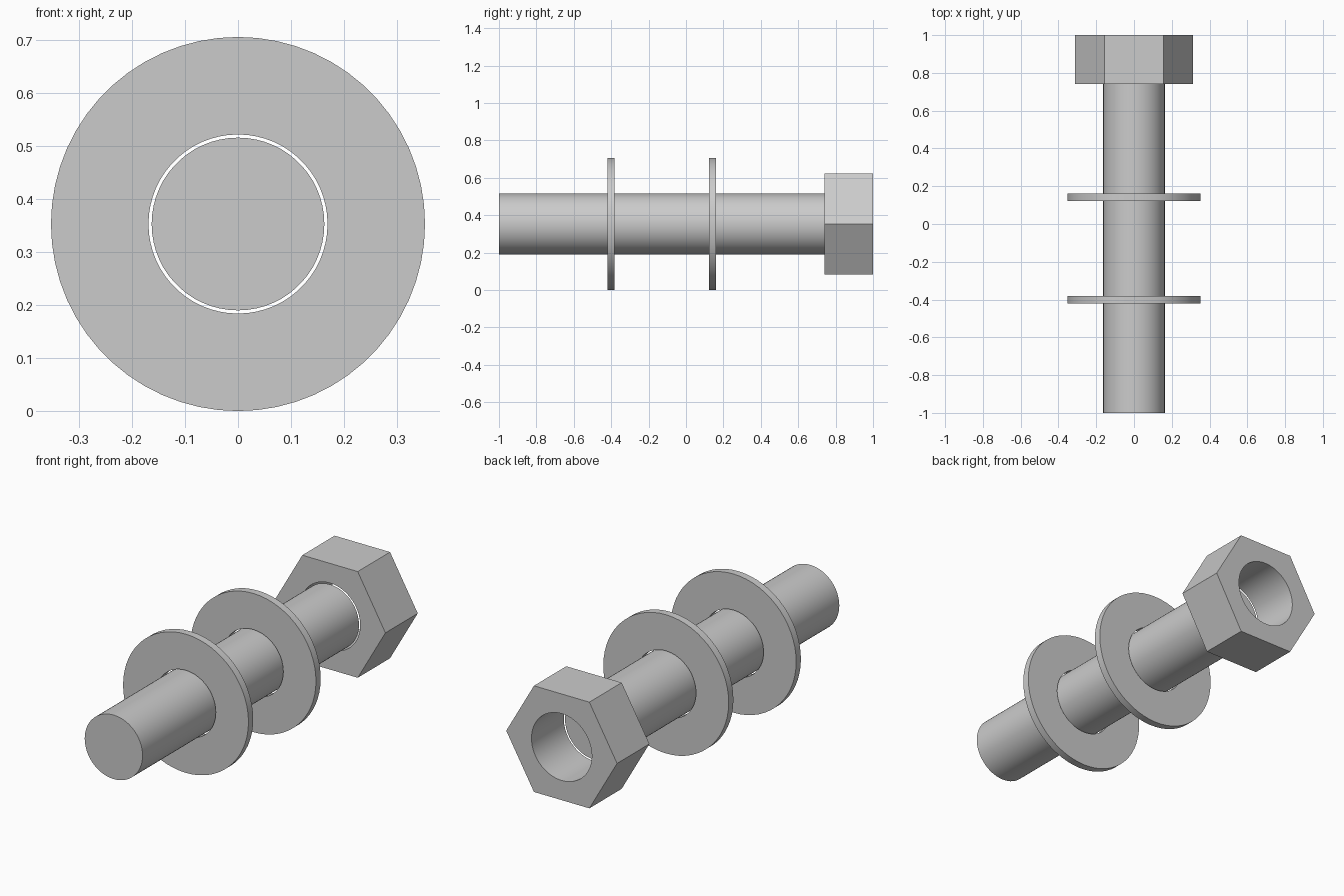
import bpy, bmesh, math

if "Cube" in bpy.data.objects:
    bpy.data.objects.remove(bpy.data.objects["Cube"])

SEG = 60
AXIS_Z = 0.353

steel = bpy.data.materials.new("steel_grey")
steel.diffuse_color = (0.6, 0.6, 0.6, 1)
steel.use_nodes = True
steel.node_tree.nodes["Principled BSDF"].inputs["Base Color"].default_value = steel.diffuse_color


def hexagon(radius):
    """Radius of a hexagon outline at angle a, with corners on the x axis."""
    apothem = radius * math.cos(math.pi / 6)
    return lambda a: apothem / math.cos(a % (math.pi / 3) - math.pi / 6)


def circle(radius):
    return lambda a: radius


def part(name, y0, y1, outer, inner=None):
    """Extrude an outline along y, either solid or with a hole."""
    bm = bmesh.new()

    def loop(outline, y):
        angles = [2 * math.pi * (i + 0.0) / SEG for i in range(SEG)]
        return [bm.verts.new((outline(a) * math.cos(a), y,
                              AXIS_Z + outline(a) * math.sin(a))) for a in angles]

    def bridge(a, b):
        for i in range(SEG):
            j = (i + 1) % SEG
            bm.faces.new((a[i], a[j], b[j], b[i]))

    front, back = loop(outer, y0), loop(outer, y1)
    bridge(front, back)
    if inner:
        hole_front, hole_back = loop(inner, y0), loop(inner, y1)
        bridge(back, hole_back)
        bridge(hole_back, hole_front)
        bridge(hole_front, front)
    else:
        bm.faces.new(front)
        bm.faces.new(back)
    bmesh.ops.recalc_face_normals(bm, faces=bm.faces)

    mesh = bpy.data.meshes.new(name)
    bm.to_mesh(mesh)
    bm.free()
    mesh.materials.append(steel)
    obj = bpy.data.objects.new(name, mesh)
    bpy.context.collection.objects.link(obj)
    bpy.ops.object.select_all(action='DESELECT')
    obj.select_set(True)
    bpy.context.view_layer.objects.active = obj
    bpy.ops.object.shade_smooth_by_angle(angle=math.radians(30))


# Rod, ending flush with the near face of the nut
part("rod", -1.0, 0.74, circle(0.163))

# Two flat washers
for name, y in (("front_washer", -0.42), ("rear_washer", 0.123)):
    part(name, y, y + 0.038, circle(0.353), circle(0.169))

# Hexagonal nut with an open hole
part("hex_nut", 0.74, 1.0, hexagon(0.312), circle(0.17))
